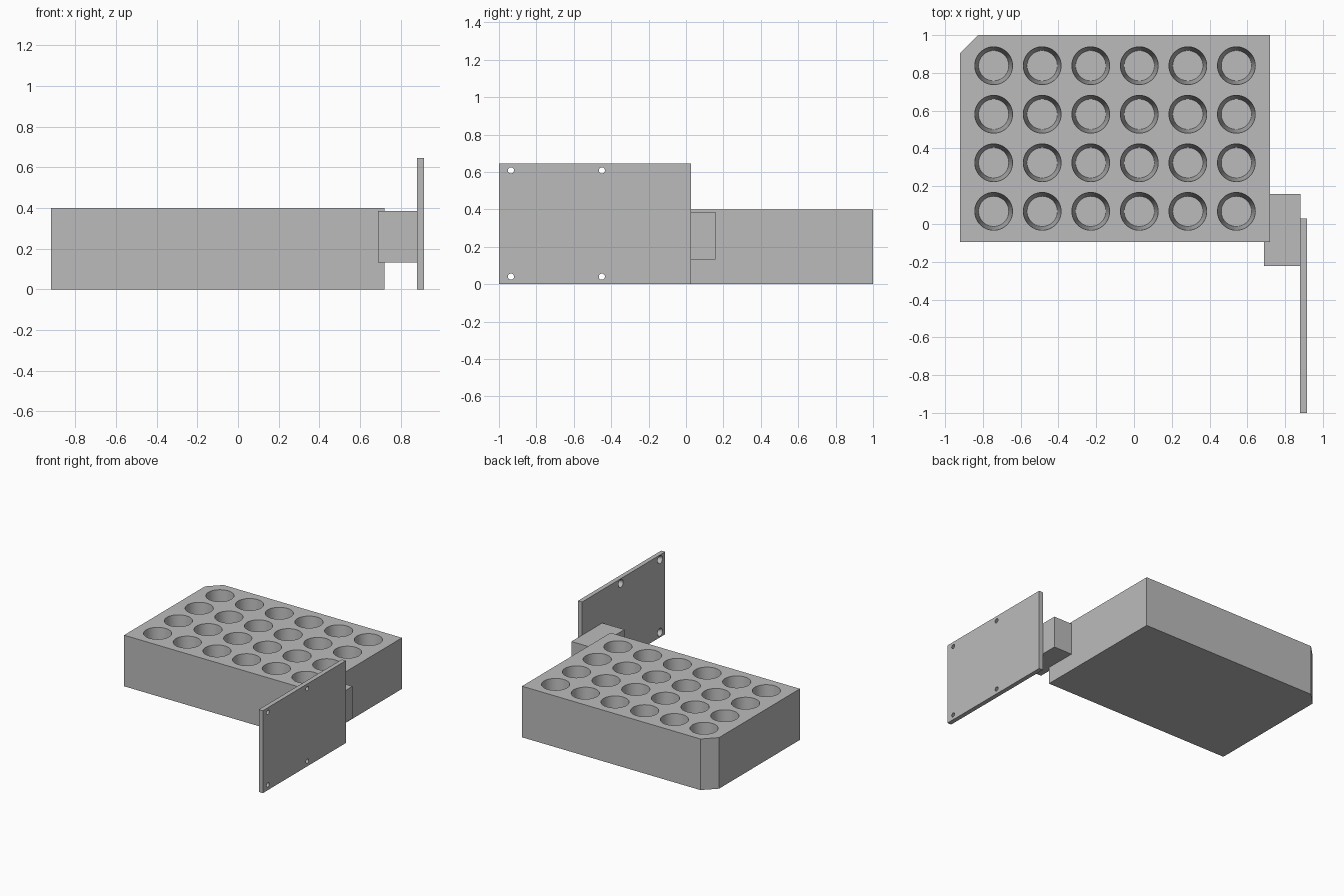
import bpy, bmesh
from mathutils import Matrix

cube = bpy.data.objects.get("Cube")
if cube:
    bpy.data.objects.remove(cube, do_unlink=True)

grey = bpy.data.materials.new("light_grey")
grey.use_nodes = True
colour = (0.5, 0.5, 0.5, 1)
grey.diffuse_color = colour
next(n for n in grey.node_tree.nodes if n.type == "BSDF_PRINCIPLED").inputs["Base Color"].default_value = colour


def finish(name, bm):
    """Turn a bmesh into a named grey object."""
    bmesh.ops.recalc_face_normals(bm, faces=bm.faces)
    mesh = bpy.data.meshes.new(name)
    bm.to_mesh(mesh)
    bm.free()
    mesh.materials.append(grey)
    obj = bpy.data.objects.new(name, mesh)
    bpy.context.collection.objects.link(obj)
    return obj


def prism(name, outline, z0, z1):
    """Extrude a plan outline between two heights."""
    bm = bmesh.new()
    base = bm.faces.new([bm.verts.new((x, y, z0)) for x, y in outline])
    top = bmesh.ops.extrude_face_region(bm, geom=[base])["geom"]
    verts = [v for v in top if isinstance(v, bmesh.types.BMVert)]
    bmesh.ops.translate(bm, verts=verts, vec=(0, 0, z1 - z0))
    return finish(name, bm)


def box(name, x0, x1, y0, y1, z0, z1):
    return prism(name, [(x0, y0), (x1, y0), (x1, y1), (x0, y1)], z0, z1)


def cones(name, centres, r_low, r_high, depth, segments, turn=Matrix()):
    """Identical cones joined in one cutter mesh."""
    bm = bmesh.new()
    for c in centres:
        bmesh.ops.create_cone(bm, cap_ends=True, segments=segments, radius1=r_low,
                              radius2=r_high, depth=depth,
                              matrix=Matrix.Translation(c) @ turn)
    return finish(name, bm)


def cut(target, cutter):
    """Subtract a cutter, apply it, and smooth the round walls."""
    cutter.hide_render = True
    mod = target.modifiers.new("cut", "BOOLEAN")
    mod.operation, mod.solver, mod.object = "DIFFERENCE", "EXACT", cutter
    bpy.ops.object.select_all(action="DESELECT")
    target.select_set(True)
    bpy.context.view_layer.objects.active = target
    bpy.ops.object.modifier_apply(modifier=mod.name)
    bpy.data.objects.remove(cutter, do_unlink=True)
    bpy.ops.object.shade_smooth_by_angle(angle=0.5)


# Block with one clipped corner and a grid of tapered wells
block = prism("well_block", [(-0.92, -0.095), (0.72, -0.095), (0.72, 1),
                             (-0.825, 1), (-0.92, 0.905)], 0, 0.4)
depth, lip = 0.3, 0.01
pitch = 0.257
wells = [(-0.743 + pitch * i, 0.067 + pitch * j, 0.4 + lip - (depth + lip) / 2)
         for i in range(6) for j in range(4)]
cut(block, cones("well_cutter", wells, 0.08, 0.1007, depth + lip, 64))

# Arm joining the block to the plate
box("connector_arm", 0.688, 0.881, -0.222, 0.158, 0.133, 0.385)

# Upright mounting plate with four countersunk screw holes
plate = box("mounting_plate", 0.88, 0.915, -1, 0.028, 0, 0.645)
holes = [(0.8975, y, z) for y in (-0.936, -0.45) for z in (0.04, 0.608)]
cut(plate, cones("hole_cutter", holes, 0.031, 0.016, 0.037, 32,
                 Matrix.Rotation(1.570796, 4, "Y")))
